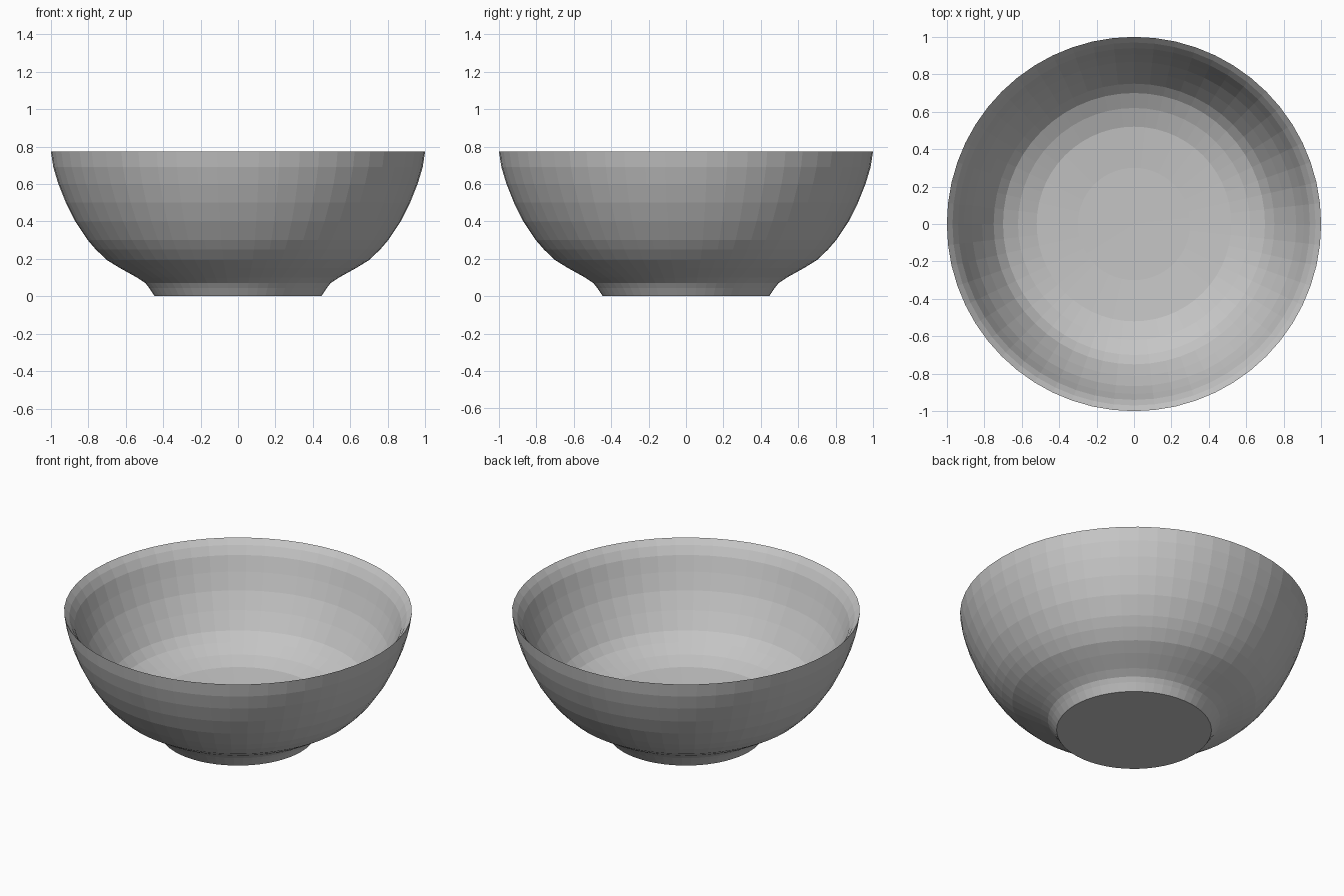
import bpy
import bmesh
import math

SIDES = 56

cube = bpy.data.objects.get("Cube")
if cube:
    bpy.data.objects.remove(cube, do_unlink=True)

# Plain grey ceramic
grey = bpy.data.materials.new("grey_ceramic")
grey.use_nodes = True
colour = (0.56, 0.56, 0.56, 1)
grey.diffuse_color = colour
grey.node_tree.nodes["Principled BSDF"].inputs["Base Color"].default_value = colour

# Half section (radius, height): underside, foot, outer wall, rim, inner wall, floor
foot = [(0, 0), (0.445, 0), (0.455, 0.015), (0.475, 0.045), (0.495, 0.07), (0.54, 0.1)]
outer_wall = [(0.63, 0.15), (0.7, 0.193), (0.76, 0.25), (0.803, 0.3), (0.87, 0.4),
              (0.92, 0.5), (0.96, 0.6), (0.987, 0.69)]
rim = [(1, 0.773), (0.97, 0.74), (0.94, 0.69)]
inner_wall = [(0.908, 0.6), (0.867, 0.5), (0.812, 0.4), (0.75, 0.3), (0.7, 0.25)]
floor = [(0.62, 0.208), (0.52, 0.175), (0.3, 0.158), (0, 0.155)]
profile = foot + outer_wall + rim + inner_wall + floor

# Bowl turned around the vertical axis
bm = bmesh.new()
verts = [bm.verts.new((r, 0, z)) for r, z in profile]
edges = [bm.edges.new(pair) for pair in zip(verts, verts[1:])]
bmesh.ops.spin(bm, geom=verts + edges, cent=(0, 0, 0), axis=(0, 0, 1),
               angle=math.tau, steps=SIDES, use_merge=True)
bmesh.ops.remove_doubles(bm, verts=bm.verts, dist=0.0005)
bmesh.ops.recalc_face_normals(bm, faces=bm.faces)

mesh = bpy.data.meshes.new("bowl")
bm.to_mesh(mesh)
bm.free()
mesh.materials.append(grey)
bowl = bpy.data.objects.new("bowl", mesh)
bpy.context.collection.objects.link(bowl)
